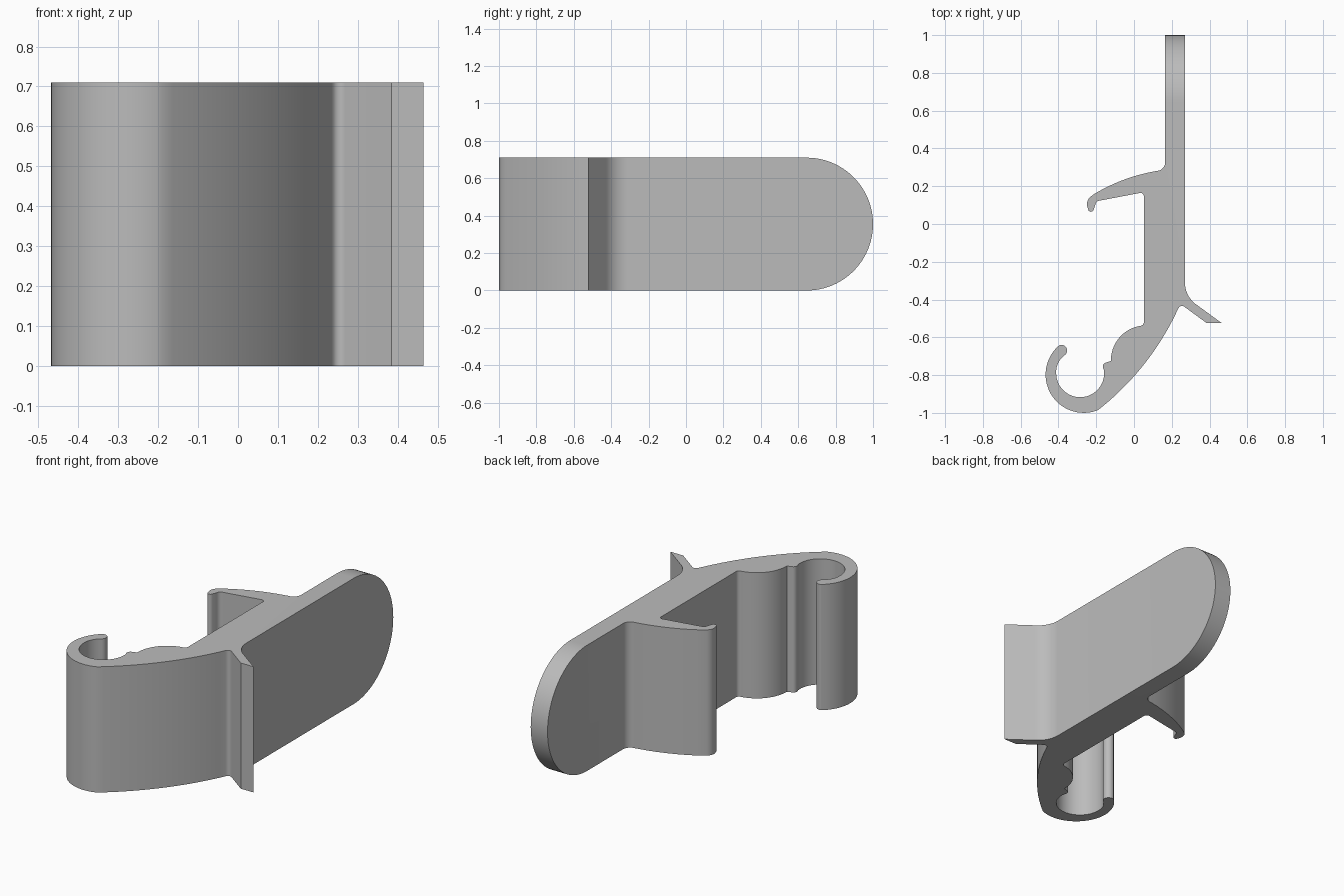
import bpy
import bmesh
import math
from mathutils import Vector

HEIGHT = 0.71

cube = bpy.data.objects.get("Cube")
if cube:
    bpy.data.objects.remove(cube, do_unlink=True)

grey = bpy.data.materials.new("plain grey")
grey.use_nodes = True
colour = (0.5, 0.5, 0.5, 1)
grey.diffuse_color = colour
grey.node_tree.nodes["Principled BSDF"].inputs["Base Color"].default_value = colour


def arc(a, b, c, steps=8):
    """Points on the circle running from a through b to c."""
    (ax, ay), (bx, by), (cx, cy) = a, b, c
    d = 2 * (ax * (by - cy) + bx * (cy - ay) + cx * (ay - by))
    sa, sb, sc = ax * ax + ay * ay, bx * bx + by * by, cx * cx + cy * cy
    ox = (sa * (by - cy) + sb * (cy - ay) + sc * (ay - by)) / d
    oy = (sa * (cx - bx) + sb * (ax - cx) + sc * (bx - ax)) / d
    r = math.hypot(ax - ox, ay - oy)
    t0, t1, t2 = (math.atan2(y - oy, x - ox) for x, y in (a, b, c))
    full = 2 * math.pi
    sweep = (t2 - t0) % full
    if (t1 - t0) % full > sweep:
        sweep -= full
    angles = [t0 + sweep * i / steps for i in range(steps + 1)]
    return [(ox + r * math.cos(t), oy + r * math.sin(t)) for t in angles]


def extrude(name, points, direction):
    """Solid prism from a closed outline of 3D points."""
    bm = bmesh.new()
    verts = []
    for p in map(Vector, points):
        if not verts or (p - verts[-1].co).length > 1e-4:
            verts.append(bm.verts.new(p))
    face = bm.faces.new(verts)
    result = bmesh.ops.extrude_face_region(bm, geom=[face])
    moved = [v for v in result["geom"] if isinstance(v, bmesh.types.BMVert)]
    bmesh.ops.translate(bm, verts=moved, vec=direction)
    bmesh.ops.recalc_face_normals(bm, faces=bm.faces)
    mesh = bpy.data.meshes.new(name)
    bm.to_mesh(mesh)
    bm.free()
    mesh.materials.append(grey)
    obj = bpy.data.objects.new(name, mesh)
    bpy.context.collection.objects.link(obj)
    return obj


# Flat tab and the fillet below it
outline = [(0.27, 1.0), (0.165, 1.0)]
outline += arc((0.165, 0.325), (0.152, 0.295), (0.12, 0.281))

# Short hooked arm
outline += arc((0.11, 0.279), (-0.06, 0.232), (-0.215, 0.156), 14)
outline += arc((-0.222, 0.15), (-0.247, 0.12), (-0.245, 0.085))
outline += arc((-0.24, 0.07), (-0.225, 0.065), (-0.213, 0.077), 6)
outline += arc((-0.205, 0.1), (-0.198, 0.116), (-0.18, 0.124), 6)
outline += arc((0.03, 0.164), (0.046, 0.16), (0.052, 0.145), 6)

# Stem, bulge and little ridge
outline += arc((0.052, -0.515), (0.048, -0.532), (0.03, -0.54), 6)
outline += arc((0.025, -0.541), (-0.08, -0.604), (-0.122, -0.715), 14)
outline += arc((-0.123, -0.725), (-0.14, -0.731), (-0.152, -0.735), 4)
outline += arc((-0.155, -0.736), (-0.165, -0.752), (-0.16, -0.77), 6)

# Open round socket: inner wall, rounded lip, outer wall
outline += arc((-0.158, -0.79), (-0.285, -0.917), (-0.412, -0.79), 28)
outline += arc((-0.412, -0.79), (-0.4, -0.733), (-0.367, -0.695), 8)
outline += arc((-0.367, -0.695), (-0.36, -0.652), (-0.394, -0.641), 10)
outline += arc((-0.394, -0.641), (-0.468, -0.8), (-0.19, -0.985), 36)

# Curved back and pointed fin
outline += arc((-0.19, -0.985), (0.054, -0.742), (0.234, -0.448), 20)
outline += arc((0.236, -0.445), (0.25, -0.434), (0.268, -0.439), 6)
outline += [(0.385, -0.525), (0.465, -0.525)]
outline += arc((0.335, -0.43), (0.288, -0.38), (0.27, -0.315), 10)

clip = extrude("clip_body", [(x, y, 0) for x, y in outline], (0, 0, HEIGHT))

# Round off the end of the tab
r = HEIGHT / 2
end = arc((1 - r, -0.0001), (1, r), (1 - r, HEIGHT + 0.0001), 48)
side = [(-1.2, -0.1), (0.5, -0.1), (0.5, -0.0001)] + end
side += [(0.5, HEIGHT + 0.0001), (0.5, HEIGHT + 0.1), (-1.2, HEIGHT + 0.1)]
cutter = extrude("tab_end_cutter", [(-1, y, z) for y, z in side], (2, 0, 0))
cutter.hide_render = True

bpy.ops.object.select_all(action="DESELECT")
clip.select_set(True)
bpy.context.view_layer.objects.active = clip
cut = clip.modifiers.new("round end", "BOOLEAN")
cut.operation = "INTERSECT"
cut.solver = "EXACT"
cut.object = cutter
bpy.ops.object.modifier_apply(modifier=cut.name)
bpy.data.objects.remove(cutter, do_unlink=True)
bpy.ops.object.shade_smooth_by_angle(angle=math.radians(30))
